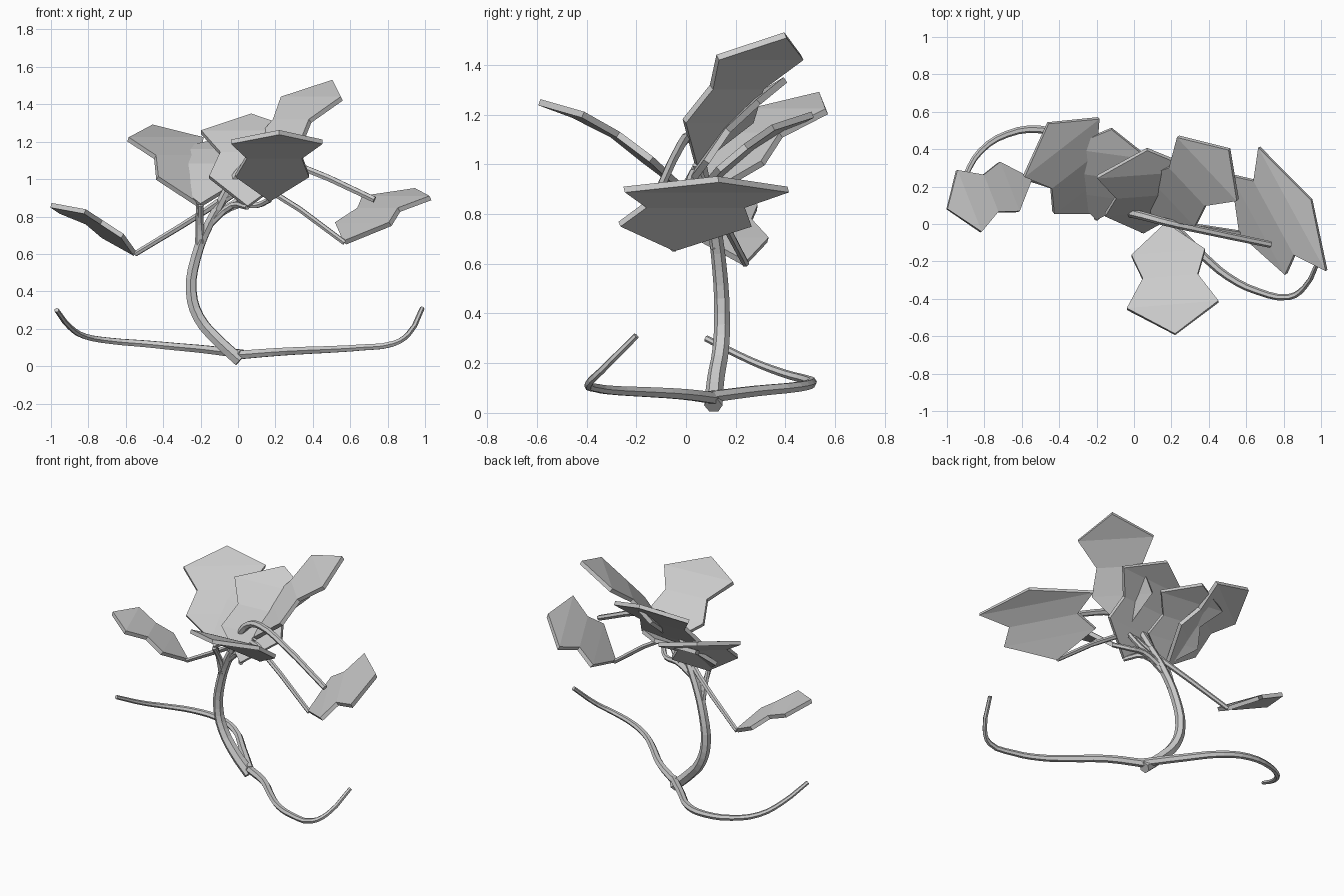
import bpy
from mathutils import Vector


def tube(name, points, r0, r1):
    """Six-sided tapered stalk swept through the points."""
    cu = bpy.data.curves.new(name, 'CURVE')
    cu.dimensions = '3D'
    cu.resolution_u = 3
    cu.bevel_depth = 1.0
    cu.bevel_resolution = 1
    cu.use_fill_caps = True
    sp = cu.splines.new('BEZIER')
    sp.bezier_points.add(len(points) - 1)
    for i, (bp, p) in enumerate(zip(sp.bezier_points, points)):
        bp.co = p
        bp.handle_left_type = bp.handle_right_type = 'AUTO'
        bp.radius = r0 + (r1 - r0) * i / (len(points) - 1)
    sp.use_smooth = False
    ob = bpy.data.objects.new(name, cu)
    bpy.context.collection.objects.link(ob)
    bpy.ops.object.select_all(action='DESELECT')
    ob.select_set(True)
    bpy.context.view_layer.objects.active = ob
    bpy.ops.object.convert(target='MESH')


# leaf outline: distance along, half width, arch height
PROFILE = [(0.29, 0.80, 0.043), (0.525, 0.60, 0.069), (0.77, 1.0, 0.055)]


def leaf(name, base, tip, side):
    """Waisted leaf plate arched between base and tip; side is the widest half width."""
    base, tip, side = Vector(base), Vector(tip), Vector(side)
    chord = tip - base
    normal = chord.cross(side).normalized()
    if normal.z < 0:
        normal = -normal
    verts = [base]
    for t, w, h in PROFILE:
        mid = base + chord * t + normal * h * chord.length
        verts += [mid + side * w, mid - side * w]
    verts.append(tip)
    faces = [(0, 1, 2), (1, 3, 4, 2), (3, 5, 6, 4), (5, 7, 6)]
    me = bpy.data.meshes.new(name)
    me.from_pydata(verts, [], faces)
    ob = bpy.data.objects.new(name, me)
    bpy.context.collection.objects.link(ob)
    mod = ob.modifiers.new("thickness", 'SOLIDIFY')
    mod.thickness = 0.026
    mod.offset = 0


# main stem, running on into the drooping stalk
tube("stem", [(0.01, 0.11, 0.03), (-0.11, 0.12, 0.14), (-0.21, 0.14, 0.26), (-0.25, 0.145, 0.40),
              (-0.225, 0.135, 0.58), (-0.15, 0.11, 0.77), (-0.06, 0.08, 0.92)], 0.037, 0.026)
tube("drooping_stalk", [(-0.11, 0.09, 0.84), (-0.02, 0.06, 1.0), (0.06, 0.04, 1.085),
                        (0.17, 0.01, 1.11), (0.35, -0.03, 1.06), (0.73, -0.11, 0.89)], 0.026, 0.018)

# ground runners
tube("left_runner", [(0.02, 0.10, 0.065), (-0.16, 0.28, 0.088), (-0.34, 0.45, 0.105),
                     (-0.50, 0.505, 0.12), (-0.68, 0.48, 0.135), (-0.82, 0.39, 0.16),
                     (-0.90, 0.26, 0.21), (-0.97, 0.08, 0.30)], 0.026, 0.013)
tube("right_runner", [(0.01, 0.11, 0.06), (0.20, -0.01, 0.075), (0.38, -0.18, 0.085),
                      (0.50, -0.28, 0.09), (0.66, -0.36, 0.10), (0.83, -0.39, 0.12),
                      (0.91, -0.34, 0.17), (0.985, -0.20, 0.31)], 0.026, 0.013)

# leaves: base, tip, half-width vector, stalk path from the stem
LEAVES = {
    "front": ((0.17, 0.0, 0.89), (0.22, -0.59, 1.25), (0.245, 0.02, 0),
              [(-0.12, 0.10, 0.80), (0.0, 0.09, 0.86), (0.10, 0.07, 0.86)]),
    "left": ((-0.55, 0.24, 0.60), (-1.0, 0.08, 0.86), (0.065, -0.165, 0),
             [(-0.10, 0.08, 0.88), (-0.19, 0.12, 0.82)]),
    "right": ((0.57, -0.05, 0.66), (0.95, 0.13, 0.94), (0.18, -0.33, 0),
              [(-0.07, 0.08, 0.89), (0.08, 0.04, 0.97), (0.20, 0.01, 0.92)]),
    "back_right": ((0.10, 0.04, 1.0), (0.51, 0.40, 1.52), (0.16, -0.17, 0),
                   [(-0.12, 0.10, 0.82), (0.02, 0.08, 0.90)]),
    "center": ((0.05, -0.04, 0.85), (0.07, 0.40, 1.34), (0.265, 0.02, 0),
               [(-0.15, 0.11, 0.76), (-0.03, 0.06, 0.86)]),
    "back_left": ((-0.21, 0.06, 0.86), (-0.46, 0.54, 1.28), (0.20, 0.155, 0),
                  [(-0.21, 0.13, 0.62), (-0.21, 0.10, 0.74)]),
    "back": ((-0.20, 0.03, 0.86), (-0.12, 0.51, 1.20), (0.22, -0.03, 0),
             [(-0.19, 0.12, 0.66), (-0.20, 0.09, 0.76)]),
}
for part, (base, tip, side, path) in LEAVES.items():
    leaf(part + "_leaf", base, tip, side)
    tube(part + "_leaf_stalk", path + [base], 0.02, 0.015)
